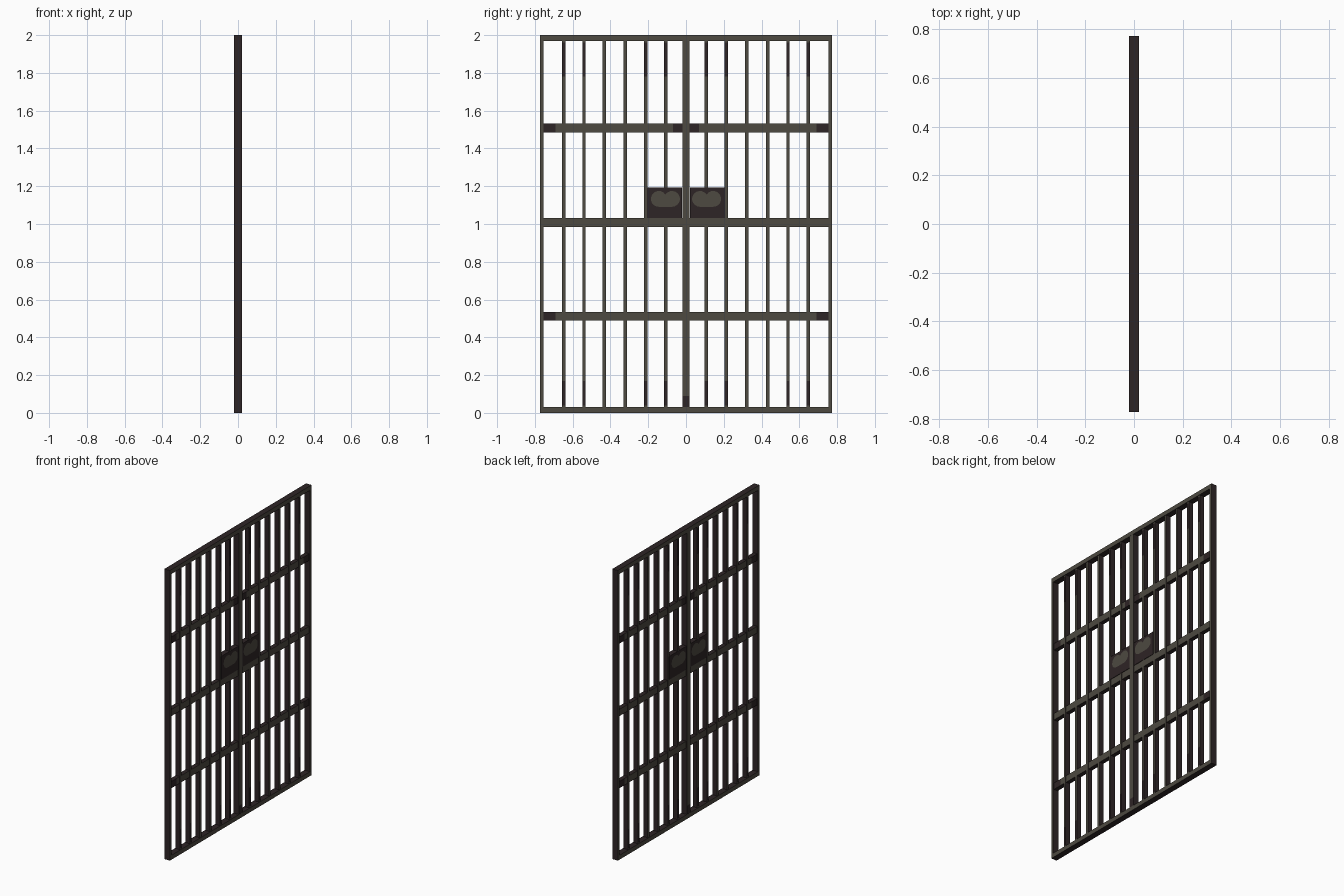
import bpy, bmesh, math
from mathutils import Vector

if "Cube" in bpy.data.objects:
    bpy.data.objects.remove(bpy.data.objects["Cube"])


def material(name, rgb):
    m = bpy.data.materials.new(name)
    m.diffuse_color = (*rgb, 1)
    m.use_nodes = True
    m.node_tree.nodes["Principled BSDF"].inputs["Base Color"].default_value = m.diffuse_color
    return m


BROWN = material("dark_brown_iron", (0.027, 0.018, 0.019))
OLIVE = material("worn_olive_iron", (0.075, 0.068, 0.052))


def finish(name, bm):
    me = bpy.data.meshes.new(name)
    bm.to_mesh(me)
    bm.free()
    me.materials.append(BROWN)
    me.materials.append(OLIVE)
    ob = bpy.data.objects.new(name, me)
    bpy.context.collection.objects.link(ob)
    return ob


def bar(name, y, z, depth, axis=2, dark=()):
    """Box from y and z ranges; broad faces are olive outside the dark spans."""
    y = sorted(y)
    bm = bmesh.new()
    bmesh.ops.create_cube(bm, size=1)
    for v in bm.verts:
        v.co = Vector((v.co.x * 2 * depth,
                       y[0] + (v.co.y + 0.5) * (y[1] - y[0]),
                       z[0] + (v.co.z + 0.5) * (z[1] - z[0])))
    normal = Vector((0, axis == 1, axis == 2))
    for span in dark:
        for cut in span:
            geom = bm.verts[:] + bm.edges[:] + bm.faces[:]
            bmesh.ops.bisect_plane(bm, geom=geom, plane_co=normal * cut, plane_no=normal)
    bm.normal_update()
    for f in bm.faces:
        c = f.calc_center_median()[axis]
        stained = any(min(s) < c < max(s) for s in dark)
        f.material_index = int(abs(f.normal.x) > 0.5 and not stained)
    return finish(name, bm)


def worn_patch(name, y, z, x):
    """Two-lobed thin patch of worn metal on a lock face."""
    r, dy = 0.042, 0.035
    pts = []
    for cy, start, end in ((dy, -90, 146), (-dy, 34, 270)):
        for i in range(13):
            a = math.radians(start + (end - start) * i / 12)
            pts.append((x, y + cy + r * math.cos(a), z + r * math.sin(a)))
    bm = bmesh.new()
    f = bm.faces.new([bm.verts.new(p) for p in pts])
    f.normal_update()
    if f.normal.x * x < 0:
        f.normal_flip()
    f.material_index = 1
    return finish(name, bm)


BARS = (0.107, 0.213, 0.322, 0.432, 0.54, 0.647)
for s, side in ((-1, "left"), (1, "right")):
    # Outer frame of the leaf
    bar(f"{side}_outer_stile", (s * 0.754, s * 0.772), (0, 2), 0.021)
    bar(f"{side}_meeting_stile", (s * 0.0005, s * 0.019), (0.03, 1.97), 0.02,
        dark=[(0.03, 0.09)])
    bar(f"{side}_top_rail", (0, s * 0.754), (1.97, 2), 0.021)
    bar(f"{side}_bottom_rail", (0, s * 0.754), (0, 0.03), 0.021)

    # Upright bars, darkened at some ends
    for i, y in enumerate(BARS):
        dark = [] if i in (2, 3) else [(1.78, 1.96), (0.04, 0.17)]
        bar(f"{side}_upright_bar_{i + 1}", (s * (y - 0.009), s * (y + 0.009)),
            (0.03, 1.97), 0.017, dark=dark)

    # Cross rails with darkened ends
    for name, z, dark in (("lower", 0.511, [(s * 0.69, s * 0.76)]),
                          ("middle", 1.008, []),
                          ("upper", 1.508, [(s * 0.69, s * 0.76), (s * 0.005, s * 0.07)])):
        bar(f"{side}_{name}_cross_rail", (s * 0.019, s * 0.754),
            (z - 0.023, z + 0.023), 0.015, axis=1, dark=dark)

    # Lock box with a worn patch on both faces
    bar(f"{side}_lock_box", (s * 0.021, s * 0.207), (1.031, 1.192), 0.0185,
        axis=1, dark=[(s * 0.02, s * 0.208)])
    for x, face in ((-0.0205, "back"), (0.0205, "front")):
        worn_patch(f"{side}_lock_worn_patch_{face}", s * 0.109, 1.133, x)
